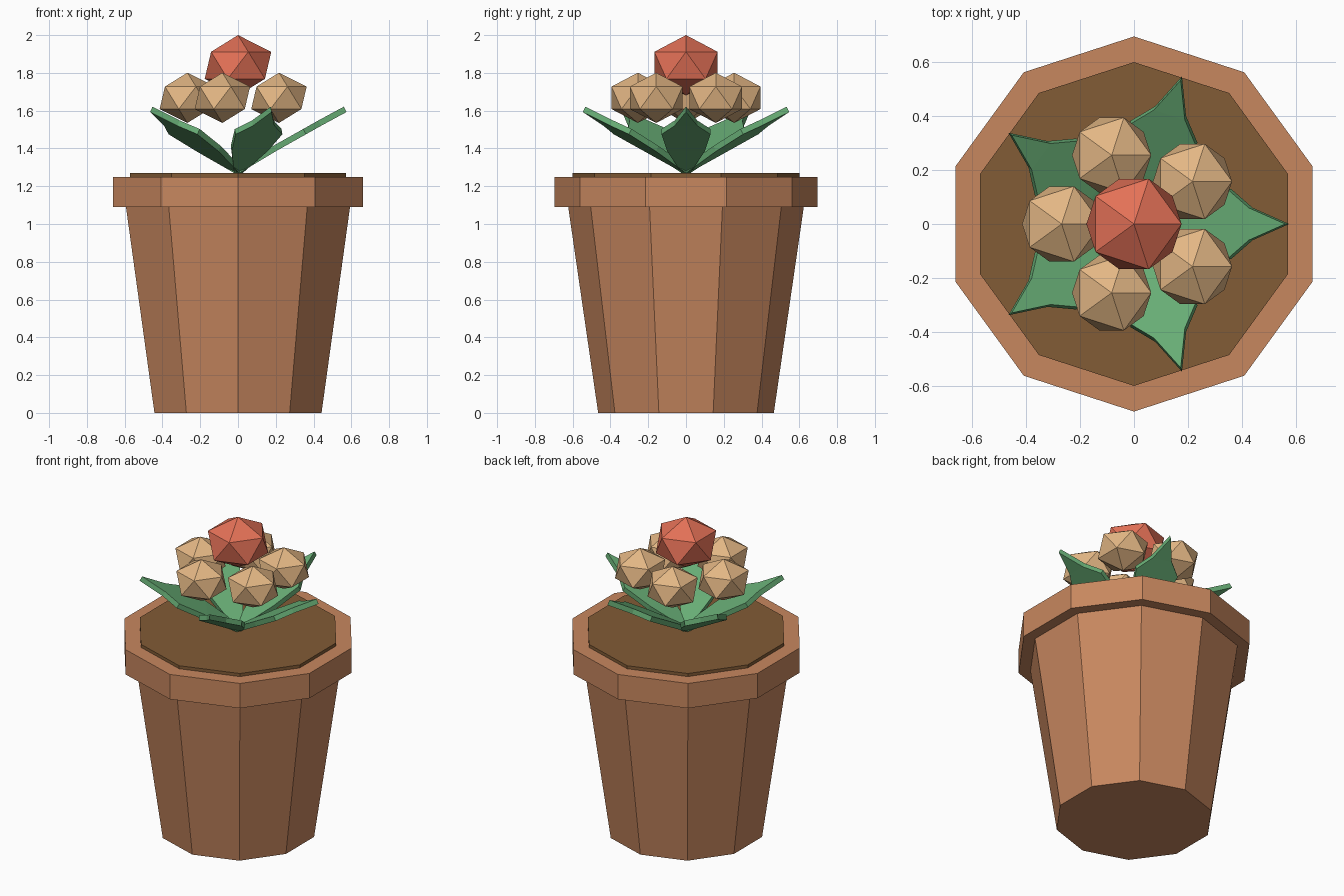
import bpy
import bmesh
import math
from mathutils import Matrix, Vector

if "Cube" in bpy.data.objects:
    bpy.data.objects.remove(bpy.data.objects["Cube"], do_unlink=True)


def material(name, srgb):
    """Flat material from an 8-bit colour."""
    colour = [(c / 255) ** 2.2 for c in srgb] + [1.0]
    mat = bpy.data.materials.new(name)
    mat.use_nodes = True
    mat.diffuse_color = colour
    mat.node_tree.nodes["Principled BSDF"].inputs["Base Color"].default_value = colour
    return mat


terracotta = material("terracotta", (198, 134, 95))
earth = material("earth_brown", (129, 92, 57))
leaf_green = material("leaf_green", (103, 171, 116))
petal_tan = material("petal_tan", (226, 181, 131))
centre_red = material("centre_red", (226, 112, 87))


def drum(name, bottom_radius, top_radius, z0, z1, mat):
    """Ten-sided tapered drum between two heights."""
    bpy.ops.mesh.primitive_cone_add(vertices=10, radius1=bottom_radius, radius2=top_radius,
                                    depth=z1 - z0, location=(0, 0, (z0 + z1) / 2))
    obj = bpy.context.object
    obj.name = name
    obj.data.materials.append(mat)


def ball(name, location, width, height, mat):
    """Slightly flattened twenty-sided ball."""
    bpy.ops.mesh.primitive_ico_sphere_add(subdivisions=1, radius=1, location=location)
    obj = bpy.context.object
    obj.name = name
    obj.scale = (width, width, height)
    obj.data.materials.append(mat)


def leaf(name, angle):
    """Pointed upswept leaf with wide shoulders, given thickness by extrusion."""
    # distance out, half width, height of the underside
    rows = [(0.0, 0.02, 1.265), (0.2, 0.1, 1.385), (0.36, 0.13, 1.475), (0.44, 0.06, 1.52)]
    tip = (0.575, 0, 1.593)
    bm = bmesh.new()
    pairs = [[bm.verts.new((r, s * w, z)) for s in (-1, 1)] for r, w, z in rows]
    for (a, b), (c, d) in zip(pairs, pairs[1:]):
        bm.faces.new((a, c, d, b))
    bm.faces.new((pairs[-1][0], bm.verts.new(tip), pairs[-1][1]))
    grown = bmesh.ops.extrude_face_region(bm, geom=bm.faces[:], use_keep_orig=True)["geom"]
    top = [v for v in grown if isinstance(v, bmesh.types.BMVert)]
    bmesh.ops.translate(bm, verts=top, vec=Vector((-0.015, 0, 0.028)))
    bmesh.ops.recalc_face_normals(bm, faces=bm.faces[:])
    bmesh.ops.rotate(bm, verts=bm.verts[:], matrix=Matrix.Rotation(angle, 3, "Z"))
    mesh = bpy.data.meshes.new(name)
    bm.to_mesh(mesh)
    bm.free()
    mesh.materials.append(leaf_green)
    bpy.context.collection.objects.link(bpy.data.objects.new(name, mesh))


# Pot and soil
drum("pot_body", 0.465, 0.625, 0, 1.1, terracotta)
drum("pot_rim", 0.695, 0.695, 1.09, 1.25, terracotta)
drum("soil", 0.6, 0.6, 1.2, 1.27, earth)

# Five leaves, with a petal above each gap between them
for i in range(5):
    turn = math.tau * i / 5
    leaf(f"leaf_{i + 1}", turn)
    mid = turn + math.pi / 5
    ball(f"petal_{i + 1}", (0.268 * math.cos(mid), 0.268 * math.sin(mid), 1.668),
         0.164, 0.133, petal_tan)

# Flower centre
ball("flower_centre", (0, 0, 1.84), 0.197, 0.16, centre_red)
